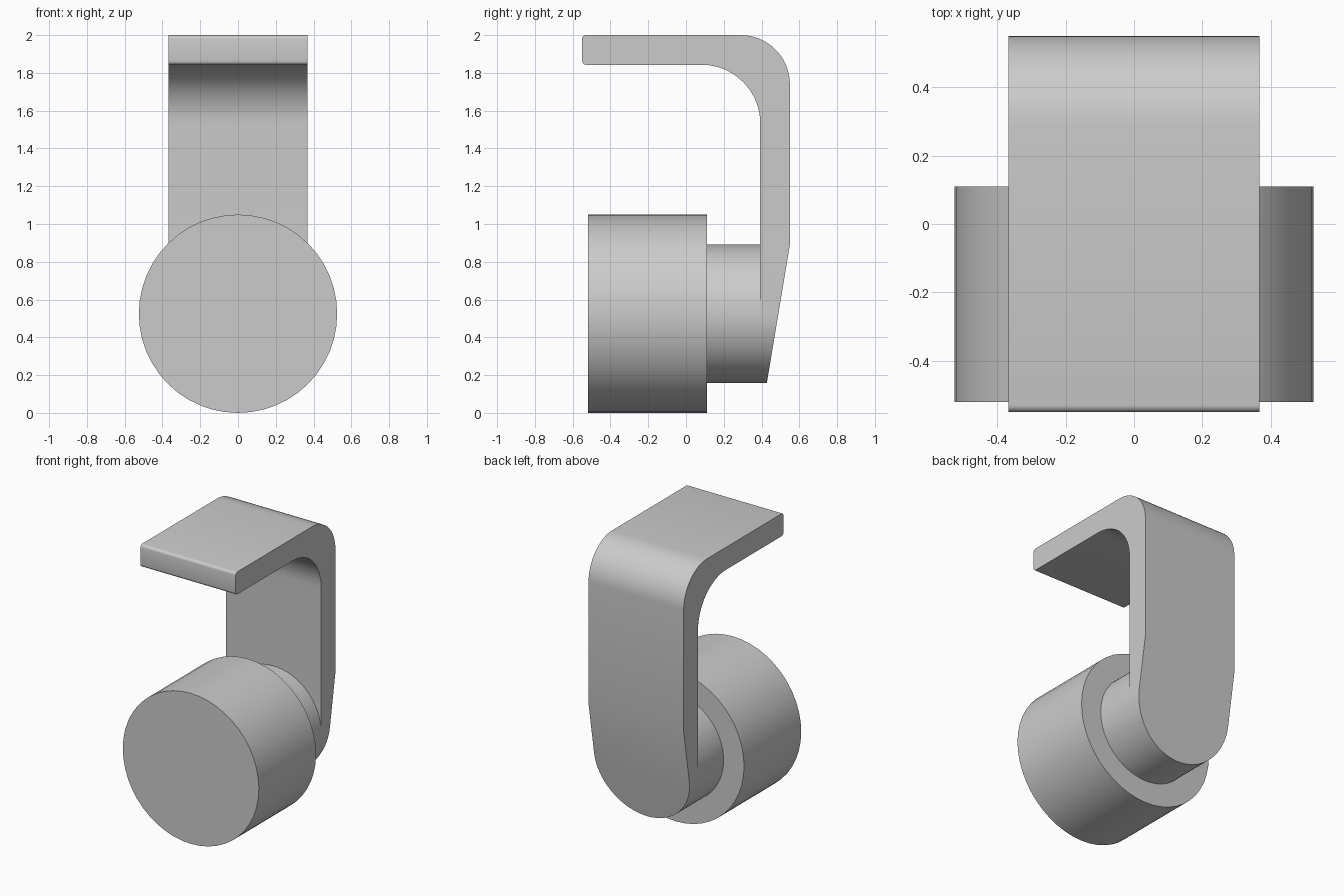
import bpy, bmesh, math
from mathutils import Vector

if "Cube" in bpy.data.objects:
    bpy.data.objects.remove(bpy.data.objects["Cube"], do_unlink=True)

AXIS_Z, BIG_R, NECK_R = 0.525, 0.525, 0.367
FRONT, BACK, TOP, THICK = -0.55, 0.55, 2.0, 0.157
INNER = BACK - THICK

grey = bpy.data.materials.new("plain grey")
grey.use_nodes = True
colour = (0.6, 0.6, 0.6, 1)
grey.diffuse_color = colour
grey.node_tree.nodes["Principled BSDF"].inputs["Base Color"].default_value = colour


def arc(cx, cy, r, start, end, steps):
    angles = [math.radians(start + (end - start) * i / steps) for i in range(steps + 1)]
    return [(cx + r * math.cos(a), cy + r * math.sin(a)) for a in angles]


def prism(name, outline, offset):
    """Extrude a closed loop of 3D points by an offset."""
    bm = bmesh.new()
    face = bm.faces.new([bm.verts.new(p) for p in outline])
    ext = bmesh.ops.extrude_face_region(bm, geom=[face])
    verts = [v for v in ext["geom"] if isinstance(v, bmesh.types.BMVert)]
    bmesh.ops.translate(bm, verts=verts, vec=Vector(offset))
    bmesh.ops.recalc_face_normals(bm, faces=bm.faces)
    mesh = bpy.data.meshes.new(name)
    bm.to_mesh(mesh)
    bm.free()
    ob = bpy.data.objects.new(name, mesh)
    bpy.context.collection.objects.link(ob)
    mesh.materials.append(grey)
    return ob


def activate(ob):
    bpy.ops.object.select_all(action='DESELECT')
    ob.select_set(True)
    bpy.context.view_layer.objects.active = ob


def cylinder(name, r, y0, y1, sides):
    circle = arc(0, AXIS_Z, r, 0, 360, sides)[:-1]
    return prism(name, [(x, y0, z) for x, z in circle], (0, y1 - y0, 0))


# Round knob and the narrower neck behind it
knob = cylinder("knob", BIG_R, -0.52, 0.11, 48)
neck = cylinder("neck", NECK_R, 0.11, INNER, 64)

# Hooked bracket: side profile with rounded bend and tapered lower back
low = TOP - THICK
profile = (arc(BACK - 0.26, TOP - 0.26, 0.26, 0, 90, 16)
           + arc(FRONT + 0.02, TOP - 0.02, 0.02, 90, 180, 4)
           + arc(FRONT + 0.02, low + 0.02, 0.02, 180, 270, 4)
           + arc(INNER - 0.31, low - 0.31, 0.31, 90, 0, 16)
           + [(INNER, 0.1), (0.418, 0.1), (BACK, 0.89)])
bracket = prism("bracket", [(-NECK_R, y, z) for y, z in profile], (2 * NECK_R, 0, 0))

# Round off the bracket's lower end to match the neck
outline = arc(0, AXIS_Z, NECK_R, 180, 360, 32) + [(NECK_R, 0), (-NECK_R, 0)]
cutter = prism("end_cutter", [(x, -1, z) for x, z in
               arc(0, AXIS_Z, NECK_R, 180, 360, 32) + [(1, AXIS_Z), (1, -1), (-1, -1), (-1, AXIS_Z)]],
               (0, 2, 0))
cutter.hide_render = True
activate(bracket)
mod = bracket.modifiers.new("round end", 'BOOLEAN')
mod.operation, mod.solver, mod.object = 'DIFFERENCE', 'EXACT', cutter
bpy.ops.object.modifier_apply(modifier=mod.name)
bpy.data.objects.remove(cutter, do_unlink=True)

for ob in (knob, neck, bracket):
    activate(ob)
    bpy.ops.object.shade_smooth_by_angle(angle=math.radians(30))
